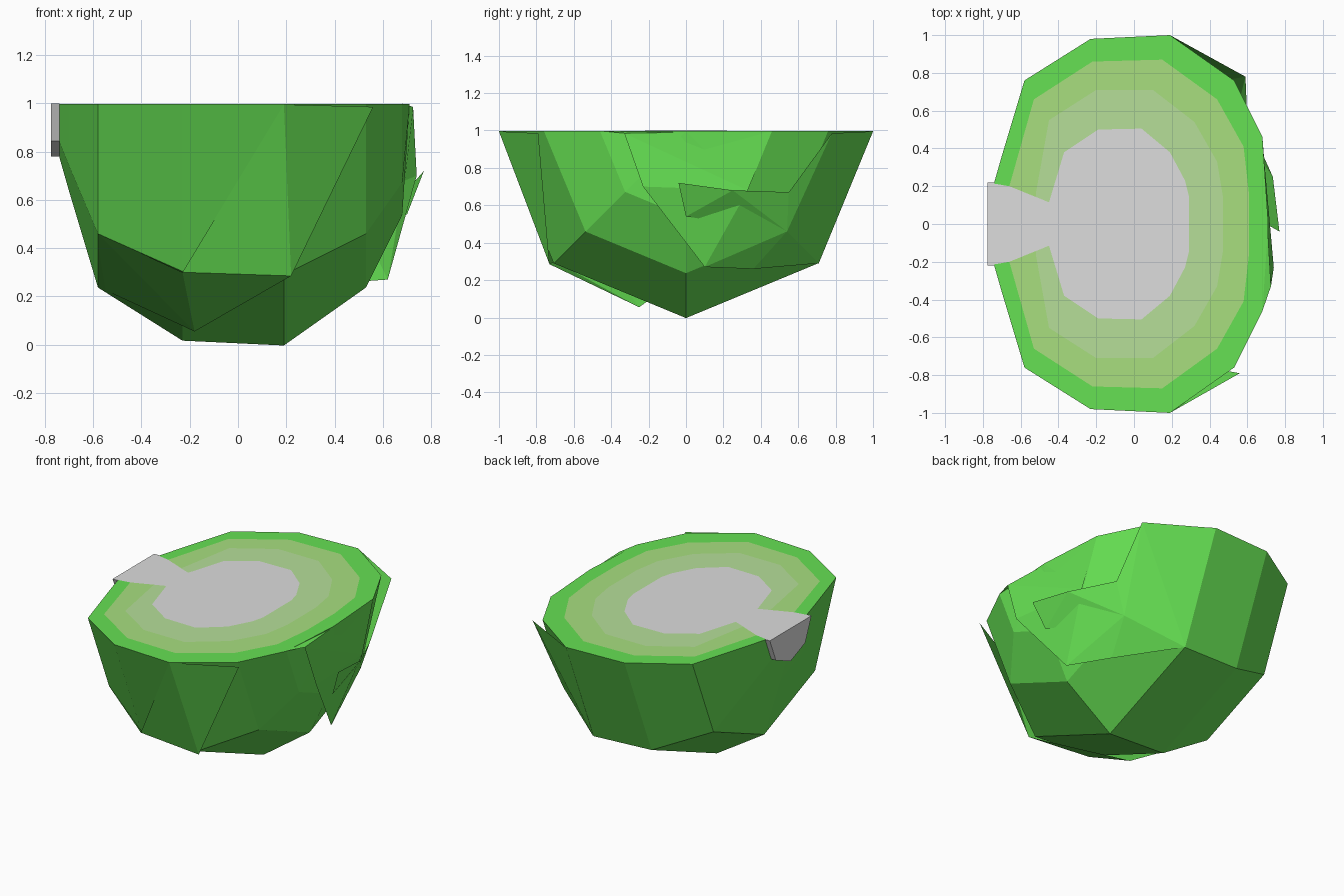
import bpy
import math

if "Cube" in bpy.data.objects:
    bpy.data.objects.remove(bpy.data.objects["Cube"])


def material(name, r, g, b):
    lin = [(c / 255 / 12.92 if c < 10 else ((c / 255 + 0.055) / 1.055) ** 2.4) for c in (r, g, b)]
    m = bpy.data.materials.new(name)
    m.diffuse_color = (*lin, 1)
    m.use_nodes = True
    m.node_tree.nodes["Principled BSDF"].inputs["Base Color"].default_value = m.diffuse_color
    return m


SKIN = material("skin green", 102, 225, 83)
OUTER = material("olive flesh", 168, 223, 127)
INNER = material("pale flesh", 182, 223, 153)
GREY = material("core grey", 221, 221, 221)


def add_mesh(name, verts, faces, mat):
    me = bpy.data.meshes.new(name)
    me.from_pydata(verts, [], faces)
    me.materials.append(mat)
    me.update()
    ob = bpy.data.objects.new(name, me)
    bpy.context.collection.objects.link(ob)
    return ob


def half_lathe(name, profile, mat, top=1.0, seg=4):
    """Lower half of a solid turned about the x axis; profile is (x, radius)."""
    verts, faces, n = [], [], seg + 1
    for x, r in profile:
        for k in range(n):
            a = math.pi * k / seg
            verts.append((x, -r * math.cos(a), top - r * math.sin(a)))
    for i in range(len(profile) - 1):
        for k in range(seg):
            a, b = i * n + k, (i + 1) * n + k
            faces.append((a, a + 1, b + 1, b))
    last = (len(profile) - 1) * n
    faces.append(tuple(reversed(range(n))))
    faces.append(tuple(range(last, last + n)))
    # flat cut face
    faces.append(tuple(i * n for i in range(len(profile))) +
                 tuple(i * n + seg for i in reversed(range(len(profile)))))
    return add_mesh(name, verts, faces, mat)


def plate(name, half, z, mat):
    """Flat polygon mirrored across y = 0."""
    pts = half + [(x, -y) for x, y in reversed(half)]
    verts = [(x, y, z) for x, y in pts]
    return add_mesh(name, verts, [tuple(reversed(range(len(pts))))], mat)


# fruit half with its skin
half_lathe("fruit_skin", [(-0.74, 0.22), (-0.70, 0.36), (-0.58, 0.76), (-0.23, 0.98),
                          (0.19, 1.0), (0.53, 0.76), (0.68, 0.46), (0.71, 0.01)], SKIN, 0.997)

# stem stub
half_lathe("stem", [(-0.775, 0.22), (-0.74, 0.22)], GREY)

# flesh rings and core on the cut face
plate("outer_flesh", [(-0.66, 0.20), (-0.53, 0.66), (-0.22, 0.86), (0.15, 0.87),
                      (0.44, 0.66), (0.58, 0.41), (0.61, 0.15)], 0.998, OUTER)
plate("inner_flesh", [(-0.52, 0.16), (-0.45, 0.55), (-0.20, 0.71), (0.10, 0.71),
                      (0.32, 0.54), (0.44, 0.33), (0.47, 0.15)], 0.999, INNER)
plate("core", [(-0.775, 0.22), (-0.66, 0.20), (-0.45, 0.115), (-0.37, 0.38), (-0.19, 0.50),
               (0.04, 0.505), (0.19, 0.38), (0.27, 0.23), (0.29, 0.15)], 1.0, GREY)

# loose peel flaps lying on the skin
add_mesh("front_flap",
         [(0.19, -1, 0.995), (0.56, -0.79, 0.985), (0.22, -0.73, 0.285),
          (-0.18, -0.25, 0.055), (-0.58, 0, 0.24), (-0.58, -0.54, 0.46), (-0.23, -0.70, 0.30)],
         [(0, 2, 1), (0, 6, 2), (2, 6, 3), (6, 5, 3), (5, 4, 3)], SKIN)
add_mesh("end_flap",
         [(0.68, -0.46, 0.998), (0.725, -0.33, 0.985), (0.74, -0.23, 0.70), (0.62, 0.10, 0.27),
          (0.53, 0.54, 0.46), (0.69, 0.33, 0.68), (0.68, 0.46, 0.998), (0.19, 0.71, 0.29),
          (0.48, 0.36, 0.26)],
         [(0, 1, 6), (1, 2, 5), (1, 5, 6), (2, 3, 5), (3, 4, 5), (3, 8, 4), (8, 7, 4)], SKIN)
add_mesh("side_flap",
         [(0.77, -0.04, 0.72), (0.735, 0.25, 0.68), (0.60, 0.55, 0.67),
          (0.53, 0.54, 0.46), (0.70, 0.0, 0.54)],
         [(0, 4, 1), (1, 4, 3), (1, 3, 2)], SKIN)
add_mesh("back_flap",
         [(0.19, 1, 0.995), (0.59, 0.78, 0.985), (0.60, 0.55, 0.67),
          (0.53, 0.54, 0.46), (0.19, 0.71, 0.29)],
         [(0, 1, 4), (1, 2, 3), (1, 3, 4)], SKIN)
